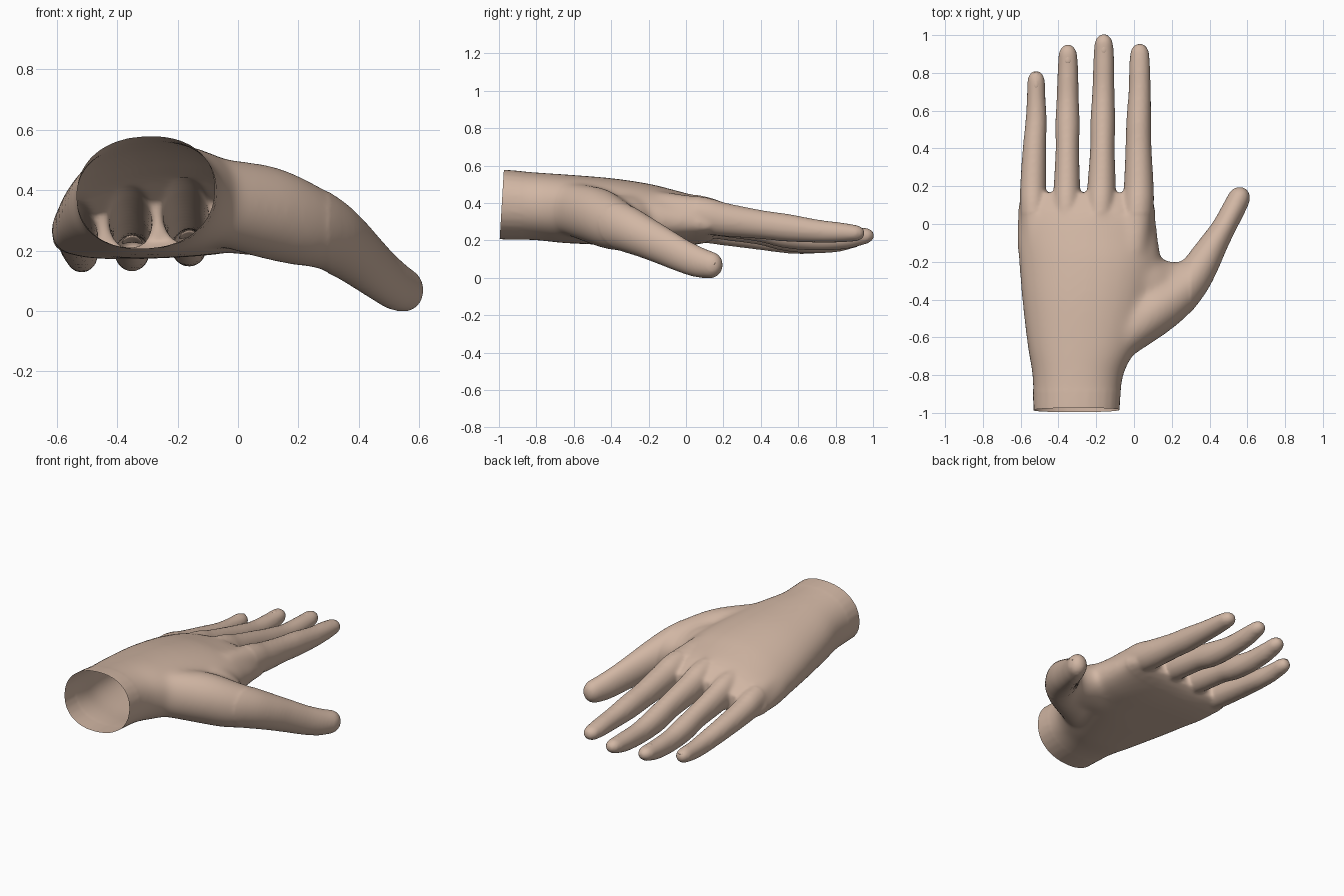
import bpy, bmesh, math
from mathutils import Vector

if "Cube" in bpy.data.objects:
    bpy.data.objects.remove(bpy.data.objects["Cube"])

skin = bpy.data.materials.new("skin")
skin.diffuse_color = (0.64, 0.47, 0.37, 1)
skin.use_nodes = True
skin.node_tree.nodes["Principled BSDF"].inputs["Base Color"].default_value = skin.diffuse_color
SIDES = 28


def skin_rings(bm, rings):
    """Bridge closed rings of points into a capped solid."""
    loops = [[bm.verts.new(p) for p in ring] for ring in rings]
    for a, b in zip(loops, loops[1:]):
        for i in range(SIDES):
            j = (i + 1) % SIDES
            bm.faces.new((a[i], a[j], b[j], b[i]))
    bm.faces.new(loops[0][::-1])
    bm.faces.new(loops[-1])


def catmull(pts, steps=5):
    """Smooth interpolation through a list of tuples."""
    out = []
    for i in range(len(pts) - 1):
        p0, p1, p2, p3 = (pts[max(i - 1, 0)], pts[i], pts[i + 1], pts[min(i + 2, len(pts) - 1)])
        for s in range(steps):
            t = s / steps
            out.append(tuple(0.5 * (2 * b + (c - a) * t + (2 * a - 5 * b + 4 * c - d) * t * t
                                    + (3 * b - a - 3 * c + d) * t ** 3)
                             for a, b, c, d in zip(p0, p1, p2, p3)))
    return out + [pts[-1]]


def digit(bm, pts, tip):
    """Tube through (x, y, z, half width, half height) with a round tip of given length."""
    pts = catmull(pts)
    end = Vector(pts[-1][:3])
    direction = (end - Vector(pts[-4][:3])).normalized()
    w, h = pts[-1][3:]
    for deg in (20, 40, 58, 73, 84):
        a = math.radians(deg)
        c = end + direction * tip * math.sin(a)
        pts.append((*c, w * math.cos(a), h * math.cos(a)))
    rings = []
    for i, p in enumerate(pts):
        t = Vector(pts[min(i + 1, len(pts) - 1)][:3]) - Vector(pts[max(i - 1, 0)][:3])
        side = t.cross(Vector((0, 0, 1))).normalized()
        up = side.cross(t).normalized()
        ring = []
        for k in range(SIDES):
            a = -2 * math.pi * k / SIDES
            ring.append(Vector(p[:3]) + side * (p[3] + 0.004) * math.cos(a)
                        + up * (p[4] + 0.004) * math.sin(a))
        rings.append(ring)
    skin_rings(bm, rings)


def palm(bm, sections):
    """Arched sections: (y, left, right, top, bottom, arch, tilt)."""
    rings = []
    for y, x0, x1, top, bot, arch, tilt in catmull(sections):
        ring = []
        for k in range(SIDES):
            a = -2 * math.pi * k / SIDES
            u, v = [math.copysign(abs(f) ** 0.9, f) for f in (math.cos(a), math.sin(a))]
            ring.append(Vector(((x0 + x1) / 2 + u * (x1 - x0 + 0.008) / 2, y,
                                (top + bot) / 2 + v * (top - bot + 0.008) / 2
                                - arch * u * u + tilt * u)))
        rings.append(ring)
    skin_rings(bm, rings)


bm = bmesh.new()

# wrist, palm and back of the hand
palm(bm, [(-1.08, -.53, -.085, .575, .21, 0, .01), (-.98, -.53, -.08, .575, .21, 0, .01),
          (-.8, -.535, -.06, .56, .205, .005, .01), (-.65, -.56, .01, .55, .19, .01, .01),
          (-.4, -.59, .09, .53, .18, .03, .01), (-.2, -.607, .135, .50, .18, .04, .015),
          (-.08, -.617, .125, .47, .18, .04, .02), (.04, -.613, .112, .435, .19, .04, .025),
          (.12, -.602, .10, .39, .21, .04, .025), (.165, -.575, .08, .36, .235, .035, .025)])

# four fingers, little to index
digit(bm, [(-.52, -.15, .30, .07, .09), (-.533, .08, .275, .067, .082), (-.534, .2, .25, .065, .072),
           (-.527, .4, .215, .058, .062), (-.518, .55, .19, .052, .056), (-.518, .66, .182, .046, .05),
           (-.518, .75, .186, .043, .042)], .062)
digit(bm, [(-.36, -.15, .34, .07, .10), (-.357, .08, .32, .070, .09), (-.355, .2, .29, .066, .083),
           (-.353, .4, .25, .058, .070), (-.352, .52, .22, .061, .070), (-.351, .66, .197, .055, .062),
           (-.35, .8, .195, .051, .054), (-.35, .885, .205, .047, .043)], .066)
digit(bm, [(-.19, -.15, .36, .07, .11), (-.177, .08, .34, .074, .095), (-.172, .2, .31, .071, .086),
           (-.167, .4, .27, .061, .074), (-.165, .54, .235, .062, .073), (-.162, .7, .212, .055, .062),
           (-.16, .85, .212, .052, .054), (-.16, .94, .222, .047, .042)], .066)
digit(bm, [(.0, -.15, .35, .08, .11), (.02, .08, .335, .080, .095), (.025, .2, .312, .075, .086),
           (.024, .4, .285, .065, .073), (.025, .54, .268, .062, .070), (.03, .7, .25, .055, .058),
           (.03, .82, .243, .052, .05), (.03, .89, .24, .048, .042)], .066)

# thumb with its fleshy base
digit(bm, [(-.12, -.66, .375, .09, .13), (.065, -.49, .335, .13, .15), (.195, -.40, .293, .12, .14),
           (.29, -.31, .258, .102, .12), (.36, -.21, .212, .087, .105), (.42, -.11, .163, .071, .094),
           (.474, -.02, .118, .060, .085), (.52, .065, .084, .058, .078),
           (.553, .13, .069, .056, .068)], .068)

# web between thumb and index
digit(bm, [(-.06, -.32, .33, .17, .13), (.06, -.32, .31, .155, .125), (.14, -.32, .285, .135, .11),
           (.21, -.315, .268, .115, .09), (.29, -.30, .25, .10, .075)], .04)

mesh = bpy.data.meshes.new("hand")
bm.to_mesh(mesh)
bm.free()
hand = bpy.data.objects.new("hand", mesh)
bpy.context.collection.objects.link(hand)

# fuse the parts into one soft skin
remesh = hand.modifiers.new("fuse", 'REMESH')
remesh.mode = 'VOXEL'
remesh.voxel_size = 0.011
soft = hand.modifiers.new("soften", 'SMOOTH')
soft.factor = 0.5
soft.iterations = 8
deps = bpy.context.evaluated_depsgraph_get()
fused = bpy.data.meshes.new_from_object(hand.evaluated_get(deps))
hand.modifiers.clear()

# blend palm and thumb base further, then slice the wrist open as a hollow shell
bm = bmesh.new()
bm.from_mesh(fused)
broad = [v for v in bm.verts if -.88 < v.co.y < .06 and v.co.x < .3]
for _ in range(28):
    bmesh.ops.smooth_vert(bm, verts=broad, factor=0.5, use_axis_x=True, use_axis_y=True, use_axis_z=True)
bmesh.ops.bisect_plane(bm, geom=bm.verts[:] + bm.edges[:] + bm.faces[:],
                       plane_co=(-.3, -.985, .39), plane_no=(0, -1, .06), clear_outer=True)
for f in bm.faces:
    f.smooth = True
bm.to_mesh(fused)
bm.free()
hand.data = fused
fused.materials.clear()
fused.materials.append(skin)


def nail(name, centre, along, normal, length, width):
    """Shallow domed plate resting on a fingertip."""
    y = Vector(along).normalized()
    x = y.cross(Vector(normal)).normalized()
    z = x.cross(y)
    nb = bmesh.new()
    bmesh.ops.create_uvsphere(nb, u_segments=24, v_segments=12, radius=1)
    for v in nb.verts:
        px, py, pz = v.co
        v.co = Vector(centre) + x * px * width + y * py * length + z * (pz * .009 - px * px * .014)
    for f in nb.faces:
        f.smooth = True
    me = bpy.data.meshes.new(name)
    nb.to_mesh(me)
    nb.free()
    me.materials.append(skin)
    bpy.context.collection.objects.link(bpy.data.objects.new(name, me))


# nails
for name, x, y, z, w in (("little_nail", -.518, .762, .220, .031), ("ring_nail", -.35, .893, .239, .035),
                         ("middle_nail", -.16, .948, .255, .036), ("index_nail", .03, .898, .273, .035)):
    nail(name, (x, y, z), (0, 1, -.22), (0, .22, 1), .044, w)
nail("thumb_nail", (.586, .115, .093), (.45, .87, -.2), (.7, -.4, .5), .05, .04)
